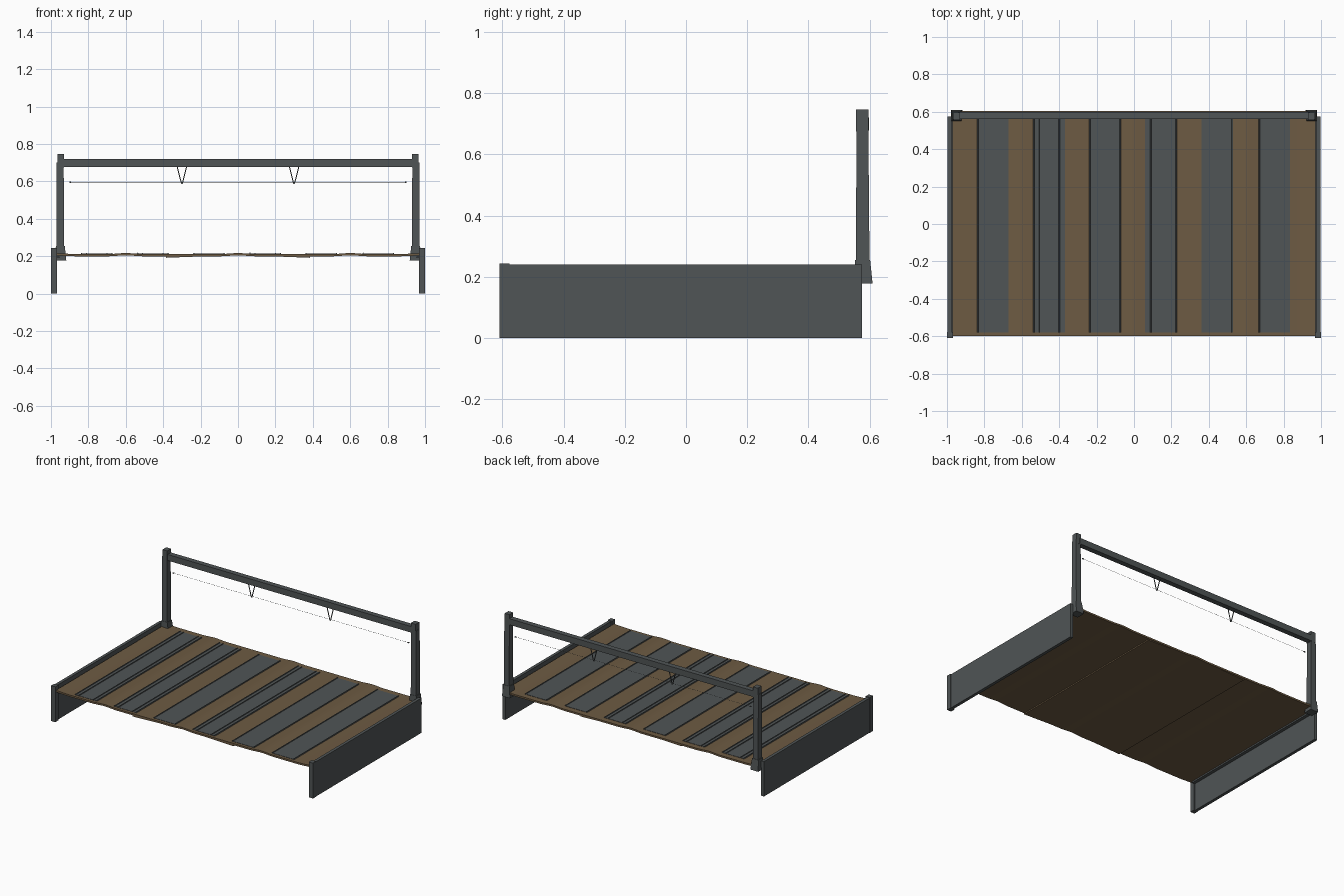
import bpy, bmesh, math
from mathutils import Vector

if "Cube" in bpy.data.objects:
    bpy.data.objects.remove(bpy.data.objects["Cube"])

def mat(name, c):
    m = bpy.data.materials.new(name)
    m.diffuse_color = (*c, 1)
    m.use_nodes = True
    m.node_tree.nodes["Principled BSDF"].inputs["Base Color"].default_value = m.diffuse_color
    return m

STEEL = mat("dark steel", (0.080, 0.090, 0.092))
WOOD = mat("brown boards", (0.155, 0.105, 0.056))

def make(name, verts, faces, m):
    me = bpy.data.meshes.new(name)
    me.from_pydata(verts, [], faces)
    bm = bmesh.new()
    bm.from_mesh(me)
    bmesh.ops.recalc_face_normals(bm, faces=bm.faces)
    bm.to_mesh(me)
    bm.free()
    me.materials.append(m)
    ob = bpy.data.objects.new(name, me)
    bpy.context.collection.objects.link(ob)
    return ob

def frustum(name, b, t, z0, z1, m=STEEL):
    # b and t are (x0, x1, y0, y1) at the bottom and the top
    v = [(r[i], r[j], z) for r, z in ((b, z0), (t, z1)) for i, j in ((0, 2), (1, 2), (1, 3), (0, 3))]
    f = [(3, 2, 1, 0), (4, 5, 6, 7)] + [(i, (i + 1) % 4, (i + 1) % 4 + 4, i + 4) for i in range(4)]
    return make(name, v, f, m)

def box(name, x0, x1, y0, y1, z0, z1, m=STEEL):
    return frustum(name, (x0, x1, y0, y1), (x0, x1, y0, y1), z0, z1, m)

def rod(name, a, b, r, sides=6):
    a, b = Vector(a), Vector(b)
    q = (b - a).to_track_quat('Z', 'Y')
    v = [p + q @ Vector((r * math.cos(k), r * math.sin(k), 0))
         for p in (a, b) for k in [2 * math.pi * i / sides for i in range(sides)]]
    f = [(i, (i + 1) % sides, (i + 1) % sides + sides, i + sides) for i in range(sides)]
    f += [tuple(range(sides)), tuple(range(sides, 2 * sides))]
    return make(name, v, f, STEEL)

# Deck height: small humps at the board joints, raised outer ends
def deck_z(x):
    hump = max(0, 1 - abs((x + 0.9) % 0.6 - 0.3) / 0.08) * 0.006
    return 0.212 + hump + max(0, abs(x) - 0.88) * 0.05

def slab(name, xs, y0, y1, top, bottom, m):
    n = len(xs)
    v = [(x, y, h(x)) for y in (y0, y1) for h in (top, bottom) for x in xs]
    f = []
    for i in range(n - 1):
        a, b, c, d = i, n + i, 2 * n + i, 3 * n + i
        f += [(a, a + 1, c + 1, c), (b, d, d + 1, b + 1), (a, b, b + 1, a + 1), (c, c + 1, d + 1, d)]
    f += [(0, 2 * n, 3 * n, n), (n - 1, 2 * n - 1, 4 * n - 1, 3 * n - 1)]
    return make(name, v, f, m)

xs = [-0.97 + 1.94 * i / 97 for i in range(98)]
slab("deck_boards", xs, -0.60, 0.605, deck_z, lambda x: deck_z(x) - 0.012, WOOD)

# Sagging under boards
for s in (-1, 1):
    sx = sorted(s * x for x in (0.15, 0.25, 0.34, 0.385))
    slab("under_board", sx, -0.6, 0.6, lambda x: 0.203,
         lambda x: 0.201 - 0.009 * (abs(x) - 0.15) / 0.235, WOOD)

# Steel strips with folded lips along their edges
for x0, x1, inner in ((-0.84, -0.67, 1), (-0.54, -0.37, 1), (-0.24, -0.07, 0),
                      (0.06, 0.23, 1), (0.36, 0.53, 0), (0.665, 0.835, 0)):
    sx = [x0 + (x1 - x0) * i / 8 for i in range(9)]
    slab("deck_strip", sx, -0.58, 0.565, lambda x: deck_z(x) + 0.002,
         lambda x: deck_z(x) - 0.002, STEEL)
    lips = [x0 + 0.004, x1 - 0.004] + ([x0 + 0.03, x1 - 0.03] if inner else [])
    for lx in lips:
        z = deck_z(lx)
        frustum("strip_lip", (lx - 0.005, lx + 0.005, -0.58, 0.565),
                (lx - 0.002, lx + 0.002, -0.58, 0.565), z - 0.002, z + 0.006)

for s in (-1, 1):
    def sx(a, b):
        return tuple(sorted((s * a, s * b)))
    # Side panel, its front end post and inner ledge
    box("side_panel", *sx(0.977, 0.998), -0.60, 0.575, 0, 0.24)
    box("panel_end_post", *sx(0.968, 1.0), -0.61, -0.577, 0, 0.244)
    box("panel_ledge", *sx(0.955, 0.98), -0.58, 0.575, 0.19, 0.20)
    # Rear post on a flared foot
    frustum("post_foot", (*sx(0.918, 0.978), 0.55, 0.61), (*sx(0.926, 0.974), 0.553, 0.602), 0.178, 0.255)
    frustum("rear_post", (*sx(0.93, 0.97), 0.555, 0.6), (*sx(0.932, 0.97), 0.558, 0.596), 0.25, 0.70)
    box("post_cap", *sx(0.93, 0.966), 0.556, 0.597, 0.675, 0.747)
    # Hanging V bracket
    for d in (-1, 1):
        rod("wire_bracket", (s * 0.3 + d * 0.027, 0.577, 0.685), (s * 0.3 + d * 0.002, 0.577, 0.588), 0.003)
    rod("wire_end", (s * 0.892, 0.577, 0.595), (s * 0.902, 0.577, 0.595), 0.004)

# Top beam and thin wire
box("top_beam", -0.94, 0.94, 0.562, 0.598, 0.678, 0.72)
rod("thin_wire", (-0.9, 0.577, 0.595), (0.9, 0.577, 0.595), 0.0008, 4)
